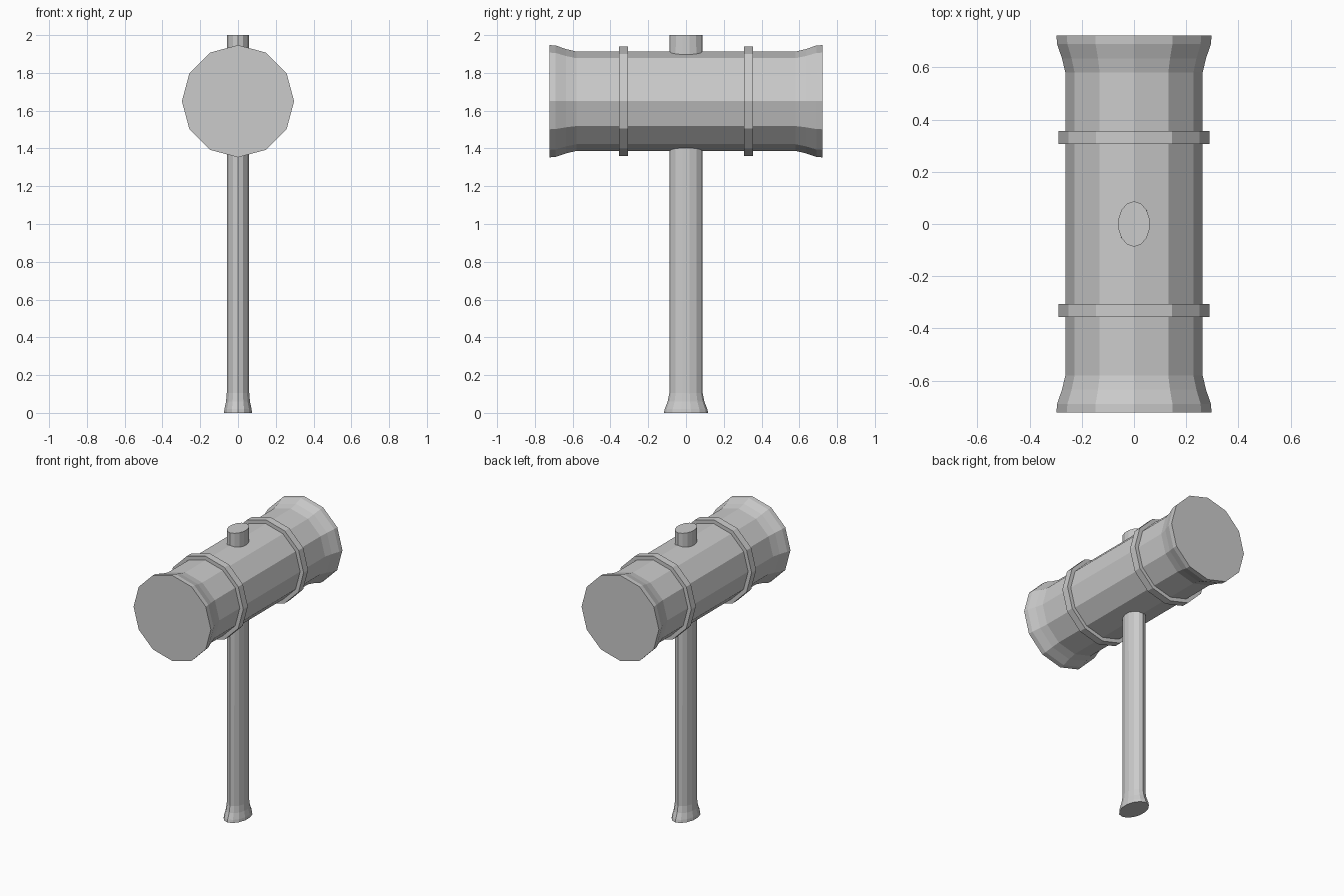
import bpy, bmesh
from math import sin, cos, tau

if "Cube" in bpy.data.objects:
    bpy.data.objects.remove(bpy.data.objects["Cube"])

HEAD_Z = 1.65


def loft(name, rings, closed=False):
    """Skin equal-length point rings; cap the ends, or join last to first."""
    bm = bmesh.new()
    loops = [[bm.verts.new(p) for p in ring] for ring in rings]
    n = len(loops[0])
    pairs = list(zip(loops, loops[1:]))
    if closed:
        pairs.append((loops[-1], loops[0]))
    else:
        bm.faces.new(loops[0])
        bm.faces.new(loops[-1])
    for a, b in pairs:
        for i in range(n):
            j = (i + 1) % n
            bm.faces.new((a[i], a[j], b[j], b[i]))
    bmesh.ops.recalc_face_normals(bm, faces=bm.faces)
    mesh = bpy.data.meshes.new(name)
    bm.to_mesh(mesh)
    bm.free()
    ob = bpy.data.objects.new(name, mesh)
    bpy.context.collection.objects.link(ob)
    return ob


def head_ring(y, r, n=12):
    return [(r * cos(tau * i / n), y, HEAD_Z + r * sin(tau * i / n)) for i in range(n)]


def handle_ring(z, rx, ry, n=14):
    return [(rx * sin(tau * i / n), ry * cos(tau * i / n), z) for i in range(n)]


# mallet head: barrel flaring at both striking faces
half = [(0.58, 0.263), (0.635, 0.276), (0.69, 0.295), (0.722, 0.297)]
profile = [(-y, r) for y, r in reversed(half)] + half
loft("mallet_head", [head_ring(y, r) for y, r in profile])

# two raised bands around the head
for name, side in (("front_band", -1), ("back_band", 1)):
    section = [(0.306, 0.25), (0.306, 0.29), (0.356, 0.29), (0.356, 0.25)]
    loft(name, [head_ring(side * y, r) for y, r in section], closed=True)

# oval handle running through the head, flared at the foot
loft("handle", [handle_ring(*p) for p in (
    (0.0, 0.076, 0.117),
    (0.02, 0.074, 0.113),
    (0.06, 0.065, 0.097),
    (0.105, 0.061, 0.088),
    (2.0, 0.061, 0.087))])
